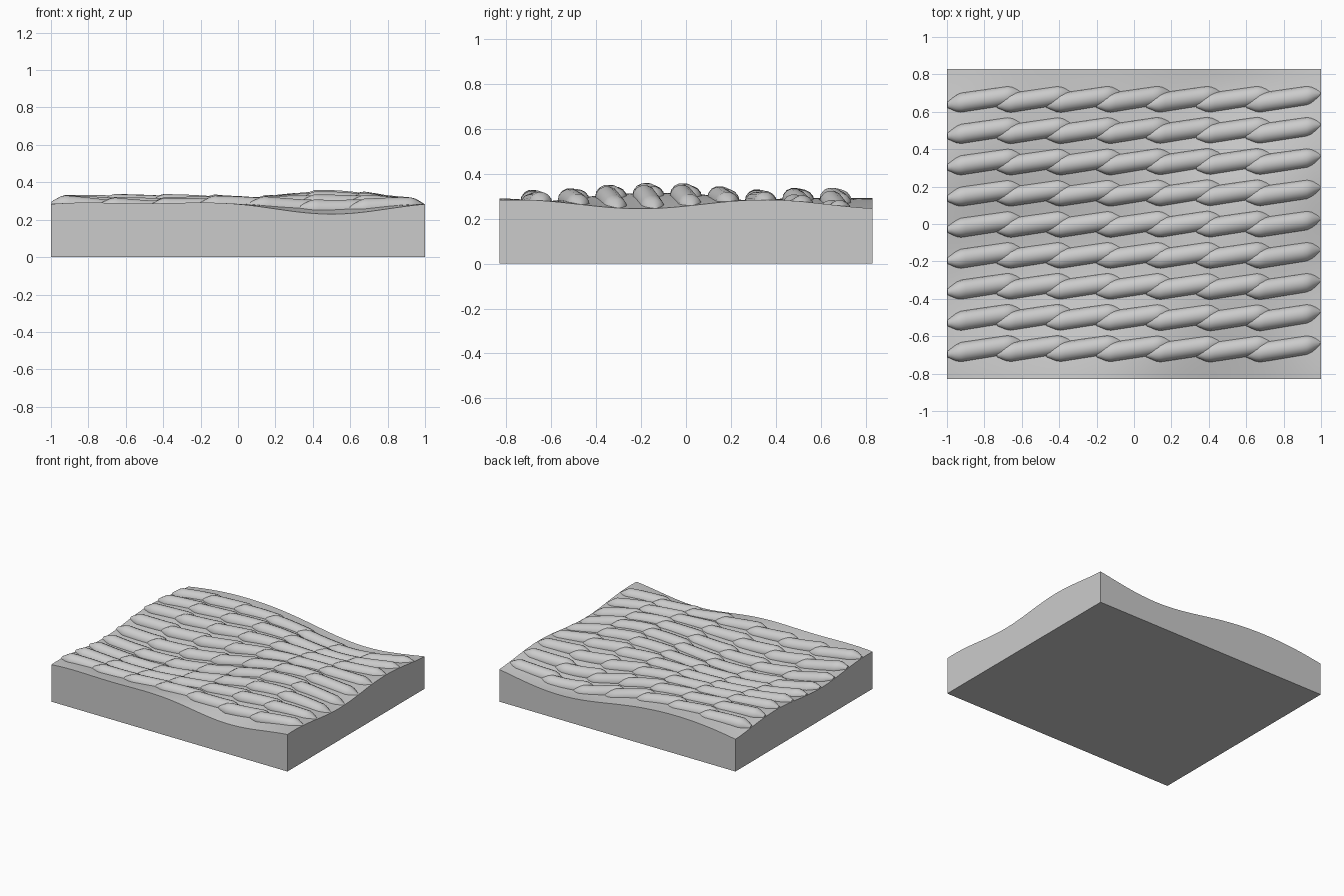
import bpy, bmesh
from math import sin, cos, pi, radians

cube = bpy.data.objects.get("Cube")
if cube:
    bpy.data.objects.remove(cube)

HALF_X, HALF_Y = 1.0, 0.83
ROWS, STRANDS = 9, 7

grey = bpy.data.materials.new("stone grey")
grey.use_nodes = True
grey.diffuse_color = (0.6, 0.6, 0.6, 1)
grey.node_tree.nodes["Principled BSDF"].inputs["Base Color"].default_value = (0.6, 0.6, 0.6, 1)


def surface(x, y):
    """Height of the rolling top at x, y."""
    base = 0.265 + 0.02 * sin(2 * pi * (y - 0.075) / 1.107)
    right = 0.07 * cos(2 * pi * (y + 0.17) / 1.7)
    left = -0.05 * sin(2 * pi * (y + 0.8) / 2.4)
    s = sin(pi * x)
    return base + (right - left) / 2 * s + (right + left) / 2 * s * s


def finish(bm, name, angle):
    bmesh.ops.recalc_face_normals(bm, faces=bm.faces)
    mesh = bpy.data.meshes.new(name)
    bm.to_mesh(mesh)
    bm.free()
    mesh.materials.append(grey)
    obj = bpy.data.objects.new(name, mesh)
    bpy.context.collection.objects.link(obj)
    bpy.ops.object.select_all(action='DESELECT')
    obj.select_set(True)
    bpy.context.view_layer.objects.active = obj
    bpy.ops.object.shade_smooth_by_angle(angle=radians(angle))
    return obj


# Slab: a grid lifted to the wavy surface, its rim dropped to a flat bottom
bm = bmesh.new()
bmesh.ops.create_grid(bm, x_segments=64, y_segments=54, size=1)
for v in bm.verts:
    v.co.x *= HALF_X
    v.co.y *= HALF_Y
    v.co.z = surface(v.co.x, v.co.y)
rim = [e for e in bm.edges if e.is_boundary]
walls = bmesh.ops.extrude_edge_only(bm, edges=rim)["geom"]
for v in walls:
    if isinstance(v, bmesh.types.BMVert):
        v.co.z = 0
bottom = [e for e in bm.edges if e.is_boundary]
bmesh.ops.contextual_create(bm, geom=bottom)
finish(bm, "wavy_slab", 30)


# Strands: slanted spindles that overlap end to end and follow the surface
def add_spindle(bm, cx, cy, half=0.2, radius=0.053, sides=14, steps=16):
    rings = []
    for i in range(steps + 1):
        t = 2 * i / steps - 1
        x = cx + t * half
        y = cy + 0.03 * t
        taper = min(1, 0.3 + (1 - abs(t)) * 2.2)
        z = surface(x, y) - 0.01 - 0.007 * t
        ring = []
        for k in range(sides):
            a = 2 * pi * k / sides
            px = min(max(x, 0.002 - HALF_X), HALF_X - 0.002)
            ring.append(bm.verts.new((px, y + radius * taper * cos(a),
                                      z + radius * taper * sin(a))))
        rings.append(ring)
    for a, b in zip(rings, rings[1:]):
        for k in range(sides):
            n = (k + 1) % sides
            bm.faces.new((a[k], a[n], b[n], b[k]))
    bm.faces.new(rings[0])
    bm.faces.new(rings[-1])


for row in range(ROWS):
    bm = bmesh.new()
    y = (row - (ROWS - 1) / 2) / 6
    for k in range(STRANDS):
        add_spindle(bm, -0.8 + 1.6 * k / (STRANDS - 1), y)
    finish(bm, f"strand_row_{row + 1}", 35)
